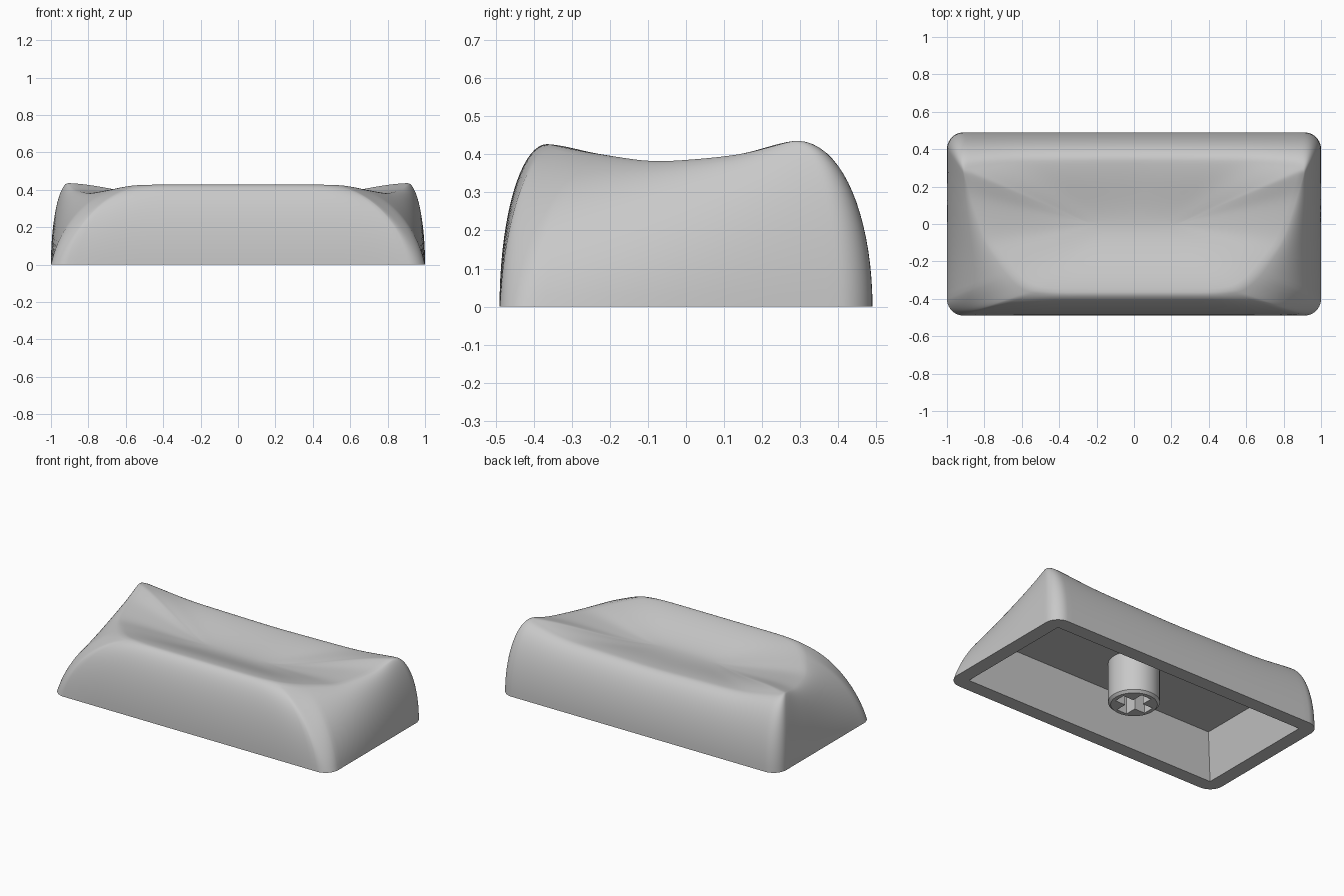
import bpy, bmesh, math
from mathutils import Vector

cube = bpy.data.objects.get("Cube")
if cube:
    bpy.data.objects.remove(cube, do_unlink=True)

grey = bpy.data.materials.new("mid_grey_plastic")
grey.use_nodes = True
GREY = (0.58, 0.58, 0.58, 1)
grey.diffuse_color = GREY
grey.node_tree.nodes["Principled BSDF"].inputs["Base Color"].default_value = GREY

HX, HY, R = 1.0, 0.49, 0.09          # footprint half sizes and corner radius
IX, IY = HX - R, HY - R              # opening underneath
INSET, CEIL_Z = 0.075, 0.27          # taper and height of the hollow
FLOOR_Z = 0.335                      # lowest point of the dish

# Rim of the dish from front middle to back middle: station, x, y, z, bulge
RIM = [
    (0.0, 0.00, -0.365, 0.427, 1.0), (0.75, 0.42, -0.365, 0.427, 1.0),
    (1.0, 0.52, -0.36, 0.427, 0.75), (1.5, 0.59, -0.33, 0.42, 0.55),
    (2.0, 0.66, -0.26, 0.405, 0.65), (2.4, 0.80, -0.08, 0.378, 0.85),
    (2.7, 0.87, 0.14, 0.397, 1.0), (3.0, 0.91, 0.27, 0.433, 1.0),
    (3.5, 0.91, 0.295, 0.438, 1.0), (4.0, 0.88, 0.31, 0.430, 1.0),
    (4.3, 0.62, 0.335, 0.388, 1.0), (5.0, 0.00, 0.34, 0.375, 1.0),
]


def footprint(t):
    """Point on the rounded rectangle: front, corner, side, corner, back."""
    k, f = min(int(t), 4), t - min(int(t), 4)
    if k == 0:
        return Vector((IX * f, -HY, 0))
    if k == 2:
        return Vector((HX, IY * (2 * f - 1), 0))
    if k == 4:
        return Vector((IX * (1 - f), HY, 0))
    a = math.pi / 2 * (f - 1 if k == 1 else f)
    return Vector((IX + R * math.cos(a), math.copysign(IY, k - 2) + R * math.sin(a), 0))


def rim_at(t):
    for a, b in zip(RIM, RIM[1:]):
        if t <= b[0]:
            f = (t - a[0]) / (b[0] - a[0])
            return Vector(a[1:]).lerp(Vector(b[1:]), f)


def mirrored(points):
    """Close a half loop by reflecting it across x = 0."""
    out = [p.copy() for p in points]
    for p in reversed(points[1:-1]):
        q = p.copy()
        q[0] = -q[0]
        out.append(q)
    return out


# Sample both loops and soften the rim
counts = [20, 10, 28, 10, 24]
stations = [k + i / n for k, n in enumerate(counts) for i in range(n)] + [5.0]
base = mirrored([footprint(t) for t in stations])
rim = mirrored([rim_at(t) for t in stations])
N = len(base)
for _ in range(10):
    rim = [rim[i - 1] * 0.25 + rim[i] * 0.5 + rim[(i + 1) % N] * 0.25 for i in range(N)]

loops = []
# Underside: ceiling, tapered inner walls, flat bottom edge
opening = [Vector((max(-IX, min(IX, p.x)), max(-IY, min(IY, p.y)), 0)) for p in base]
loops.append([Vector((p.x * (1 - INSET / IX), p.y * (1 - INSET / IY), CEIL_Z))
              for p in opening])
loops.append(opening)

# Outer walls: quarter-ellipse sweep, flattened where the bulge is small
WALL = 18
for j in range(WALL + 1):
    a = math.pi / 2 * j / WALL
    loop = []
    for p, r in zip(base, rim):
        w, s = r[3], j / WALL
        inward = w * (1 - math.cos(a)) + (1 - w) * s
        rise = w * math.sin(a) + (1 - w) * s
        loop.append(Vector((p.x + (r[0] - p.x) * inward,
                            p.y + (r[1] - p.y) * inward, r[2] * rise)))
    loops.append(loop)

# Dish: rim shrinks to a short spine along x, easing off at both ends
DISH = 18
for j in range(1, DISH + 1):
    u = 1 - 0.97 * j / DISH
    f = u * u * (2.7 - 1.7 * u)
    loops.append([Vector((r[0] * (0.25 + 0.75 * u), r[1] * u,
                          FLOOR_Z + (r[2] - FLOOR_Z) * f)) for r in rim])


def finish(bm, name, angle):
    bmesh.ops.recalc_face_normals(bm, faces=bm.faces)
    mesh = bpy.data.meshes.new(name)
    bm.to_mesh(mesh)
    bm.free()
    obj = bpy.data.objects.new(name, mesh)
    bpy.context.collection.objects.link(obj)
    mesh.materials.append(grey)
    bpy.ops.object.select_all(action='DESELECT')
    obj.select_set(True)
    bpy.context.view_layer.objects.active = obj
    bpy.ops.object.shade_smooth_by_angle(angle=math.radians(angle))
    return obj


def loft(loops):
    bm = bmesh.new()
    rows = [[bm.verts.new(p) for p in loop] for loop in loops]
    for a, b in zip(rows, rows[1:]):
        n = len(a)
        for i in range(n):
            bm.faces.new((a[i], a[(i + 1) % n], b[(i + 1) % n], b[i]))
    bm.faces.new(rows[0])
    bm.faces.new(rows[-1])
    bmesh.ops.remove_doubles(bm, verts=bm.verts, dist=0.0001)
    return bm


finish(loft(loops), "key_shell", 60)


# Stem: post with a chamfered lower edge
def circle(r, z, n=48):
    return [Vector((r * math.cos(2 * math.pi * i / n), r * math.sin(2 * math.pi * i / n), z))
            for i in range(n)]


stem = finish(loft([circle(0.135, 0.0), circle(0.15, 0.015), circle(0.15, CEIL_Z + 0.02)]),
              "stem", 30)

# Cross-shaped socket cut into the stem
L, W = 0.11, 0.036
quarter = [(L, -W), (L, W), (W, W)]
outline = []
for k in range(4):
    c, s = round(math.cos(k * math.pi / 2)), round(math.sin(k * math.pi / 2))
    outline += [(x * c - y * s, x * s + y * c) for x, y in quarter]
cutter = finish(loft([[Vector((x, y, z)) for x, y in outline] for z in (-0.05, 0.22)]),
                "socket_cutter", 30)
cutter.hide_render = True
cut = stem.modifiers.new("socket", 'BOOLEAN')
cut.operation, cut.solver, cut.object = 'DIFFERENCE', 'EXACT', cutter
bpy.context.view_layer.objects.active = stem
bpy.ops.object.modifier_move_to_index(modifier="socket", index=0)
bpy.ops.object.modifier_apply(modifier="socket")
bpy.data.objects.remove(cutter, do_unlink=True)
bpy.ops.object.select_all(action='DESELECT')
stem.select_set(True)
bpy.ops.object.shade_smooth_by_angle(angle=math.radians(30))
